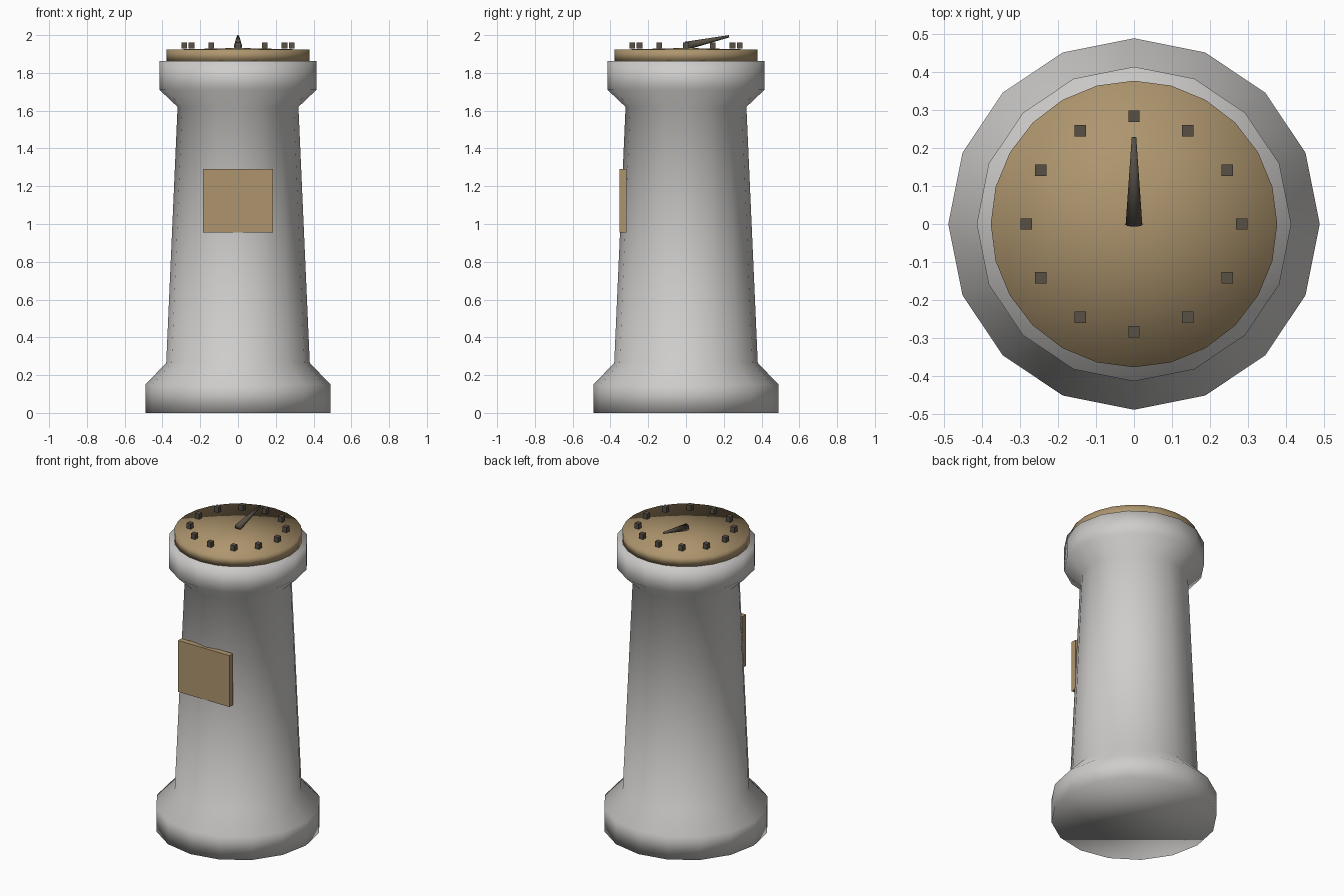
import bpy, bmesh
from math import sin, cos, pi
from mathutils import Vector, Matrix

cube = bpy.data.objects.get("Cube")
if cube:
    bpy.data.objects.remove(cube, do_unlink=True)


def material(name, rgb):
    m = bpy.data.materials.new(name)
    m.use_nodes = True
    m.diffuse_color = (*rgb, 1)
    m.node_tree.nodes["Principled BSDF"].inputs["Base Color"].default_value = (*rgb, 1)
    return m


stone = material("pale stone", (0.62, 0.61, 0.595))
brass = material("aged brass", (0.42, 0.30, 0.155))
bronze = material("dark bronze", (0.095, 0.08, 0.06))


def finish(name, bm, mat, smooth):
    bmesh.ops.recalc_face_normals(bm, faces=bm.faces)
    for f in bm.faces:
        f.smooth = smooth
    mesh = bpy.data.meshes.new(name)
    bm.to_mesh(mesh)
    bm.free()
    mesh.materials.append(mat)
    obj = bpy.data.objects.new(name, mesh)
    bpy.context.collection.objects.link(obj)
    return obj


def lathe(name, profile, sides, mat, peak=None):
    """Turn a (radius, z) profile; close the top flat or with a low peak."""
    bm = bmesh.new()
    rings = [[bm.verts.new((r * cos(2 * pi * i / sides), r * sin(2 * pi * i / sides), z))
              for i in range(sides)] for r, z in profile]
    for low, high in zip(rings, rings[1:]):
        for i in range(sides):
            j = (i + 1) % sides
            bm.faces.new((low[i], low[j], high[j], high[i]))
    bm.faces.new(rings[0][::-1])
    if peak is None:
        bm.faces.new(rings[-1])
    else:
        top = bm.verts.new((0, 0, peak))
        for i in range(sides):
            bm.faces.new((rings[-1][i], rings[-1][(i + 1) % sides], top))
    return finish(name, bm, mat, True)


def box(name, centre, size, mat):
    bm = bmesh.new()
    bmesh.ops.create_cube(bm, size=1, matrix=Matrix.Translation(centre) @ Matrix.Diagonal((*size, 1)))
    return finish(name, bm, mat, False)


# Pedestal: footing, tapered shaft and flared head in one turned shape
lathe("pedestal", [(0.49, 0), (0.49, 0.15), (0.38, 0.265), (0.32, 1.62),
                   (0.415, 1.71), (0.415, 1.862)], 16, stone)

# Dial plate with a very low rise to the centre
lathe("dial_plate", [(0.378, 1.862), (0.378, 1.923)], 24, brass, peak=1.932)

# Plaque on the front of the shaft
box("front_plaque", (0, -0.334, 1.123), (0.372, 0.036, 0.335), brass)

# Hour markers, all square to the axes
for hour in range(12):
    a = hour * pi / 6
    box(f"hour_marker_{hour + 1}", (0.284 * sin(a), 0.284 * cos(a), 1.945), (0.03, 0.03, 0.034), bronze)

# Gnomon: tapered rod leaning back over the dial
start, end = Vector((0, -0.002, 1.943)), Vector((0, 0.228, 1.994))
axis = end - start
bm = bmesh.new()
bmesh.ops.create_cone(bm, cap_ends=True, segments=12, radius1=0.022, radius2=0.006, depth=axis.length,
                      matrix=Matrix.Translation((start + end) / 2) @ axis.to_track_quat("Z", "Y").to_matrix().to_4x4())
finish("gnomon", bm, bronze, True)
